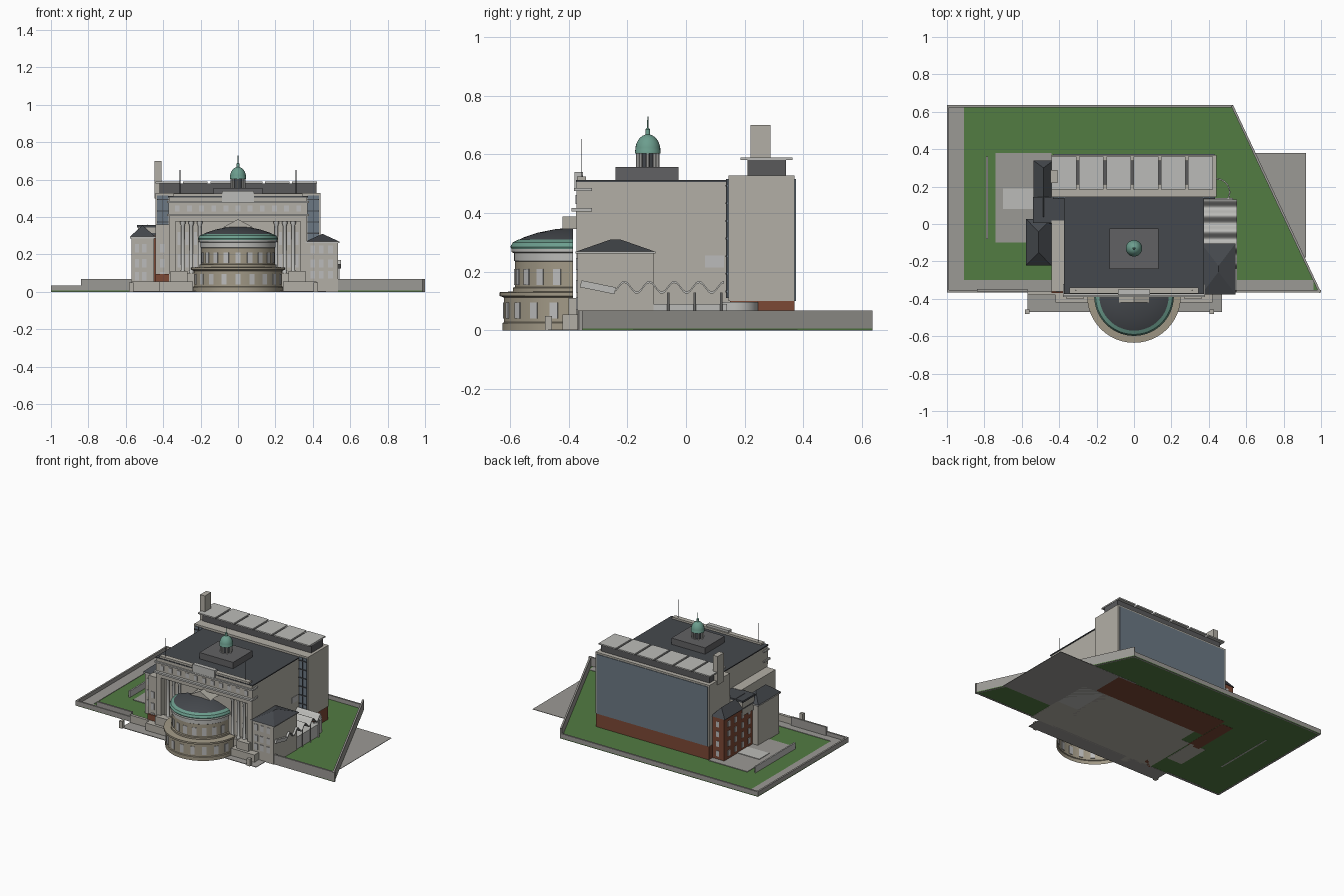
import bpy, bmesh
from math import sin, cos, pi, radians, atan2, hypot
from mathutils import Vector

if "Cube" in bpy.data.objects:
    bpy.data.objects.remove(bpy.data.objects["Cube"])


def mat(name, r, g, b):
    m = bpy.data.materials.new(name)
    m.diffuse_color = (r, g, b, 1)
    m.use_nodes = True
    m.node_tree.nodes["Principled BSDF"].inputs["Base Color"].default_value = m.diffuse_color
    return m


STONE = mat("pale_stone", .45, .43, .38)
TAN = mat("tan_stone", .36, .32, .24)
PAVE = mat("paving", .33, .32, .30)
GRASS = mat("grass", .085, .2, .055)
SLATE = mat("slate", .06, .066, .075)
COPPER = mat("copper", .15, .34, .27)
BRICK = mat("brick", .2, .065, .035)
GLASS = mat("blue_glass", .15, .19, .23)
PANE = mat("window", .5, .5, .5)
LIGHT = mat("light_concrete", .5, .5, .48)


def mesh(name, verts, faces, m, smooth=False):
    me = bpy.data.meshes.new(name)
    me.from_pydata(verts, [], faces)
    bm = bmesh.new()
    bm.from_mesh(me)
    bmesh.ops.remove_doubles(bm, verts=bm.verts, dist=1e-5)
    bmesh.ops.recalc_face_normals(bm, faces=bm.faces)
    bm.to_mesh(me)
    bm.free()
    me.materials.append(m)
    o = bpy.data.objects.new(name, me)
    bpy.context.collection.objects.link(o)
    if smooth:
        bpy.context.view_layer.objects.active = o
        bpy.ops.object.select_all(action='DESELECT')
        o.select_set(True)
        bpy.ops.object.shade_smooth_by_angle(angle=radians(35))
    return o


def prism(name, pts, z0, z1, m):
    n = len(pts)
    v = [(x, y, z) for z in (z0, z1) for x, y in pts]
    f = [tuple(range(n)), tuple(range(n, 2 * n))]
    f += [(i, (i + 1) % n, (i + 1) % n + n, i + n) for i in range(n)]
    return mesh(name, v, f, m)


def box(name, x0, x1, y0, y1, z0, z1, m=STONE):
    return prism(name, [(x0, y0), (x1, y0), (x1, y1), (x0, y1)], z0, z1, m)


def wall(name, p, q, t, h, m=PAVE):
    a, b = Vector(p), Vector(q)
    d = (b - a).normalized()
    n = Vector((-d.y, d.x)) * t          # thickness grows to the left of p->q
    return prism(name, [a, b, b + n, a + n], 0, h, m)


def lathe(name, prof, c, m, a0=0, a1=360, n=48):
    k = len(prof)
    v, f = [], []
    for i in range(n + 1):
        a = radians(a0 + (a1 - a0) * i / n)
        v += [(c[0] + r * cos(a), c[1] + r * sin(a), z) for r, z in prof]
    for i in range(n):
        for j in range(k - 1):
            f.append((i*k + j, (i+1)*k + j, (i+1)*k + j + 1, i*k + j + 1))
    return mesh(name, v, f, m, True)


def hip(name, x0, x1, y0, y1, z, h, inset, m=SLATE):
    """Hipped roof, ridge along y, ridge ends pulled in by inset."""
    xm = (x0 + x1) / 2
    v = [(x0, y0, z), (x1, y0, z), (x1, y1, z), (x0, y1, z), (xm, y0 + inset, h), (xm, y1 - inset, h)]
    return mesh(name, v, [(0, 1, 4), (1, 2, 5, 4), (2, 3, 5), (3, 0, 4, 5), (3, 2, 1, 0)], m)


# --- site: grass, paving and boundary walls
site = [(-1, -.365), (1, -.365), (.53, .635), (-1, .635)]
prism("lawn", site, .001, .006, GRASS)
box("outer_paving", .3, .92, -.18, .38, 0, .003, PAVE)
box("left_paving", -1, -.91, -.365, .635, .004, .009, PAVE)
box("front_paving", -.91, .96, -.36, -.30, .004, .009, PAVE)
box("courtyard", -.74, -.44, -.1, .38, .004, .01, PAVE)
box("courtyard_panel", -.70, -.53, .08, .19, .008, .014, LIGHT)
box("garden_wall", -.79, -.78, -.08, .36, 0, .05, LIGHT)
wall("left_wall", (-1, .635), (-1, -.365), .012, .035)
wall("back_wall", (.53, .635), (-1, .635), .012, .035)
wall("slanted_wall", (1, -.365), (.53, .635), .012, .068)
wall("front_low_wall", (-1, -.365), (-.57, -.365), .012, .035)
wall("front_left_wall", (-.84, -.36), (-.57, -.36), .012, .068)
wall("front_right_wall", (.41, -.365), (1, -.365), .012, .068)

# --- forecourt
box("forecourt", -.57, .47, -.47, -.36, 0, .004, PAVE)
for x in (-.57, .415):
    box("gate_pier", x - .012, x + .012, -.48, -.456, 0, .05)
for s in (-1, 1):
    a, b = sorted((s * .24, s * .42))
    box("front_podium", a, b, -.42, -.36, 0, .055)
    a, b = sorted((s * .27, s * .36))
    box("podium_block", a, b, -.40, -.35, .05, .11)
box("left_podium", -.57, -.40, -.38, -.36, 0, .055)
box("brick_terrace", -.44, -.35, -.37, -.3, 0, .095, BRICK)

# --- main hall
box("main_hall", -.37, .37, -.325, .15, 0, .505)
box("main_roof", -.375, .375, -.375, .155, .505, .512, SLATE)
for s in (-1, 1):
    a, b = sorted((s * .335, s * .37))
    box("corner_pier", a, b, -.373, -.32, 0, .505)
    for x in (.205, .25, .295):
        lathe("column", [(.013, .1), (.013, .11), (.010, .115), (.009, .35), (.014, .365), (.014, .375)],
              (s * x, -.352), LIGHT, n=12)
    for x in (.228, .272, .315):
        for z in (.13, .25):
            box("facade_window", s*x - .008, s*x + .008, -.33, -.32, z, z + .07, PANE)
box("facade_base", -.37, .37, -.372, -.32, 0, .10)
box("entablature", -.37, .37, -.375, -.32, .375, .405)
box("main_cornice", -.38, .38, -.39, -.32, .405, .417, LIGHT)
box("attic", -.372, .372, -.372, -.32, .417, .475)
box("attic_cornice", -.38, .38, -.382, -.32, .475, .485, LIGHT)
box("parapet", -.345, .345, -.372, -.34, .485, .525)
box("central_parapet", -.085, .085, -.38, -.35, .485, .54, LIGHT)
for i in range(11):
    x = -.325 + i * .065
    box("attic_window", x - .013, x + .013, -.376, -.36, .43, .462, PANE)
for s in (-1, 1):
    lathe("flagpole", [(.002, .5), (.0015, .65), (0, .652)], (s * .31, -.355), SLATE, n=6)
p = mesh("pediment", [(x, y, z) for y in (-.42, -.32) for x, z in ((-.08, .345), (.08, .345), (0, .388))],
         [(0, 1, 2), (3, 5, 4), (0, 3, 4, 1), (1, 4, 5, 2), (2, 5, 3, 0)], STONE)
box("side_window", .365, .373, .065, .13, .215, .255, PANE)

# --- rounded front drum
C = (0, -.385)
lathe("lower_drum", [(.24, 0), (.24, .025), (.235, .028), (.235, .112), (.25, .118), (.25, .13), (.2, .133)],
      C, TAN, 180, 360)
lathe("upper_drum", [(.205, .13), (.205, .145), (.197, .148), (.197, .235)], C, TAN, 180, 360)
lathe("drum_frieze", [(.197, .235), (.2, .237), (.2, .263), (.21, .267), (.21, .278)], C, LIGHT, 180, 360)
lathe("drum_gutter", [(.21, .278), (.213, .285), (.205, .30), (.185, .31)], C, COPPER, 180, 360)
lathe("drum_roof", [(.19, .306), (.17, .316), (.12, .333), (.06, .345), (0, .35)], C, SLATE, 180, 360)
for i in range(9):
    a = radians(196 + i * 18.5)
    for r, z0, z1 in ((.235, .04, .095), (.197, .155, .21)):
        w = box("drum_window", -.005, .003, -.014, .014, z0, z1, PANE)
        w.location = (C[0] + r * cos(a), C[1] + r * sin(a), 0)
        w.rotation_euler.z = a

# --- roof lantern
L = (0, -.13)
box("lantern_base", -.13, .13, -.24, -.025, .51, .556, mat("lead", .12, .12, .125))
lathe("lantern_core", [(.026, .555), (.026, .605)], L, SLATE, n=16)
for i in range(8):
    a = i * pi / 4
    lathe("lantern_column", [(.006, .555), (.006, .605)], (L[0] + .034*cos(a), L[1] + .034*sin(a)), LIGHT, n=8)
lathe("lantern_dome", [(0, .602), (.044, .602), (.044, .61)] +
      [(.043 * cos(t * pi / 16), .612 + .056 * sin(t * pi / 16)) for t in range(8)] +
      [(.008, .67), (.008, .685), (.003, .69), (.0015, .728), (0, .728)], L, COPPER, n=24)

# --- rear block
box("rear_brick_base", -.435, .435, .15, .37, 0, .10, BRICK)
box("rear_block", -.44, .44, .145, .37, .10, .527)
box("rear_glazing", -.43, .43, .365, .374, .10, .515, GLASS)
for s in (-1, 1):
    a, b = sorted((s * .372, s * .432))
    box("side_glazing", a, b, .14, .15, .11, .515, GLASS)
    for i in range(7):
        box("glazing_band", a, b, .135, .15, .13 + i * .06, .136 + i * .06, SLATE)
    box("glazing_mullion", s * .402 - .002, s * .402 + .002, .136, .15, .11, .515, SLATE)
box("rear_plant_room", -.42, .42, .21, .34, .527, .58, mat("dark_metal", .1, .1, .105))
for i in range(6):
    x = -.44 + i * .146
    box("roof_canopy", x, x + .132, .185, .362, .58, .589, LIGHT)
box("chimney", -.447, -.41, .22, .288, .5, .70)

# --- left wings
box("left_bay", -.44, -.37, -.36, .02, 0, .36)
box("brick_wing", -.53, -.44, .0, .335, 0, .30, BRICK)
hip("brick_wing_roof", -.538, -.43, 0, .34, .30, .36, .04)
box("link_wing", -.535, -.37, .01, .14, .25, .345)
box("link_roof", -.54, -.37, .005, .145, .345, .358, SLATE)
box("left_pavilion", -.57, -.45, -.215, .02, 0, .285)
box("left_pavilion_eave", -.578, -.442, -.222, .028, .285, .295, LIGHT)
hip("left_pavilion_roof", -.578, -.442, -.222, .028, .295, .355, .07)
for r in range(4):
    z = .03 + r * .068
    for c in range(4):
        y = .06 + c * .075
        box("brick_wing_window", -.534, -.525, y - .011, y + .011, z, z + .038, PANE)
    for x in (-.48,):
        box("brick_wing_end_window", x - .01, x + .01, .33, .338, z, z + .038, PANE)
for z in (.06, .13, .21):
    for x in (-.54, -.50, -.405):
        y = -.215 if x < -.45 else -.36
        box("left_window", x - .012, x + .012, y - .004, y + .01, z, z + .045, PANE)

# --- right pavilion
box("right_pavilion", .36, .535, -.37, -.11, 0, .262)
box("right_pavilion_eave", .36, .543, -.376, -.104, .262, .268, LIGHT)
hip("right_pavilion_roof", .36, .543, -.376, -.104, .268, .31, .12)
for z in (.07, .13, .205):
    for x in (.40, .445, .495):
        box("right_window", x - .013, x + .013, -.374, -.36, z, z + .042, PANE)

# --- wavy canopy and curved wall beside the hall
N = 80
v, f = [], []
for i in range(N + 1):
    y = -.24 + .37 * i / N
    z = .143 + .018 * cos((y - .13) * 2 * pi / .085)
    v += [(x, y, z + d) for d in (0, .008) for x in (.37, .55)]
for i in range(N):
    a, b = 4 * i, 4 * i + 4
    f += [(a, a+1, b+1, b), (a+2, b+2, b+3, a+3), (a, b, b+2, a+2), (a+1, a+3, b+3, b+1)]
mesh("wavy_canopy", v, f, LIGHT, True)
s = box("canopy_ramp", .53, .55, -.06, .06, -.012, .012, LIGHT)
s.location, s.rotation_euler.x = (0, -.3, .147), -.2
for y in (-.06, .03, .12):
    lathe("canopy_post", [(.004, 0), (.004, .13)], (.54, y), LIGHT, n=8)
lathe("curved_wall", [(.075, 0), (.075, .097), (.068, .097), (.068, 0)], (.44, .17), LIGHT, -40, 90, 24)
box("canopy_platform", .37, .53, -.11, .14, 0, .09, LIGHT)
